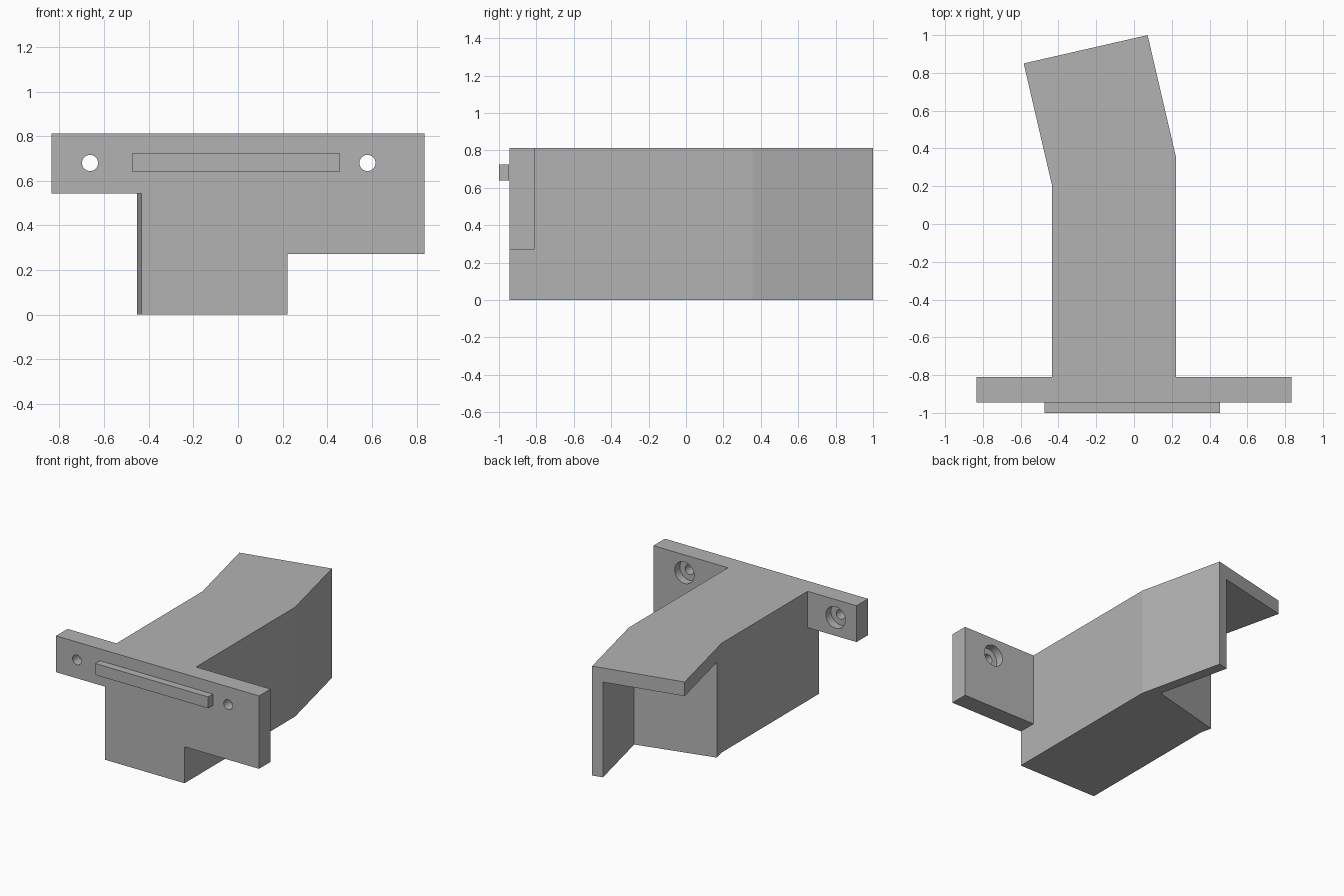
import bpy, bmesh, math
from mathutils import Matrix, Vector

cube = bpy.data.objects.get("Cube")
if cube:
    bpy.data.objects.remove(cube)

grey = bpy.data.materials.new("grey plastic")
grey.use_nodes = True
colour = (0.45, 0.45, 0.45, 1)
grey.diffuse_color = colour
grey.node_tree.nodes["Principled BSDF"].inputs["Base Color"].default_value = colour


def add_object(name, bm):
    bmesh.ops.recalc_face_normals(bm, faces=bm.faces[:])
    mesh = bpy.data.meshes.new(name)
    bm.to_mesh(mesh)
    bm.free()
    mesh.materials.append(grey)
    obj = bpy.data.objects.new(name, mesh)
    bpy.context.collection.objects.link(obj)
    return obj


# Plan corners of the flange, the arm and the end recess
FRONT, BACK = -0.945, -0.81
LEFT, RIGHT, SIDE = -0.433, 0.222, 0.835
plan = {
    "A": Vector((-SIDE, FRONT)), "B": Vector((SIDE, FRONT)),
    "C": Vector((SIDE, BACK)), "J": Vector((-SIDE, BACK)),
    "D": Vector((RIGHT, BACK)), "I": Vector((LEFT, BACK)),
    "R": Vector((RIGHT, FRONT)), "S": Vector((LEFT, FRONT)),
    "E": Vector((RIGHT, 0.355)), "F": Vector((0.072, 1.0)),
    "H": Vector((LEFT, 0.2)), "G": Vector((-0.584, 0.85)),
}
plan["N"] = plan["F"].lerp(plan["G"], 0.117)
plan["K"] = plan["N"] + (plan["E"] - plan["F"]) * 0.852
plan["Q"] = plan["H"].lerp(plan["G"], 0.13)

# Heights: ground, right ear, left ear, underside of roof, top
level = {"g": 0, "r": 0.271, "l": 0.543, "u": 0.708, "t": 0.813}


def corners(codes):
    """Turn codes such as 'At Bt' (plan corner, level) into points."""
    return [Vector((*plan[c[0]], level[c[1]])) for c in codes.split()]


def circle(x, z, radius, y, sides=48):
    angles = [2 * math.pi * i / sides for i in range(sides)]
    return [Vector((x + radius * math.cos(a), y, z + radius * math.sin(a))) for a in angles]


def panel(bm, points):
    bm.faces.new([bm.verts.new(p) for p in points])


def pierced_panel(bm, *loops):
    """Fill a flat outline, leaving the inner loops open."""
    edges = []
    for loop in loops:
        verts = [bm.verts.new(p) for p in loop]
        edges += [bm.edges.new((verts[i - 1], verts[i])) for i in range(len(verts))]
    bmesh.ops.triangle_fill(bm, use_beauty=True, edges=edges, normal=(0, -1, 0))


def bridge(bm, ring_a, ring_b):
    for i in range(len(ring_a)):
        panel(bm, (ring_a[i - 1], ring_a[i], ring_b[i], ring_b[i - 1]))


bm = bmesh.new()
for codes in (
    "At Bt Ct Dt Et Ft Gt Ht It Jt",    # top
    "Rg Eg Fg Ng Kg Qg Hg Sg",          # bottom
    "Br Cr Ct Bt", "Rr Br Cr Dr",       # right ear
    "Al Jl Jt At", "Al Sl Il Jl",       # left ear
    "Rg Eg Et Dt Dr Rr", "Eg Fg Ft Et",         # right wall
    "Sg Hg Ht It Il Sl", "Hg Qg Qu Gu Gt Ht",   # left wall
    "Fg Ft Gt Gu Nu Ng",                        # angled end
    "Kg Ng Nu Ku", "Kg Qg Qu Ku", "Ku Nu Gu Qu",    # end recess
):
    panel(bm, corners(codes))

# Counterbored screw holes through the ears
front_rings = []
for x, ear in ((-0.663, "Il Jl Jt It"), (0.58, "Cr Dr Dt Ct")):
    rings = [circle(x, 0.68, radius, y) for radius, y in (
        (0.036, FRONT), (0.036, BACK - 0.06), (0.08, BACK - 0.06), (0.08, BACK))]
    for ring_a, ring_b in zip(rings, rings[1:]):
        bridge(bm, ring_a, ring_b)
    pierced_panel(bm, corners(ear), rings[-1])
    front_rings.append(rings[0])

# Front face of the flange and arm
pierced_panel(bm, corners("Al Sl Sg Rg Rr Br Bt At"), *front_rings)
bmesh.ops.remove_doubles(bm, verts=bm.verts[:], dist=0.0001)
bracket = add_object("bent_bracket", bm)

# Raised bar on the front of the flange
bm = bmesh.new()
place = Matrix.Translation((-0.009, -0.9725, 0.6825)) @ Matrix.Diagonal((0.929, 0.055, 0.085, 1))
bmesh.ops.create_cube(bm, size=1, matrix=place)
bar = add_object("front_bar", bm)

for obj in bpy.context.view_layer.objects:
    obj.select_set(obj in (bracket, bar))
bpy.context.view_layer.objects.active = bracket
bpy.ops.object.shade_smooth_by_angle(angle=math.radians(30))
